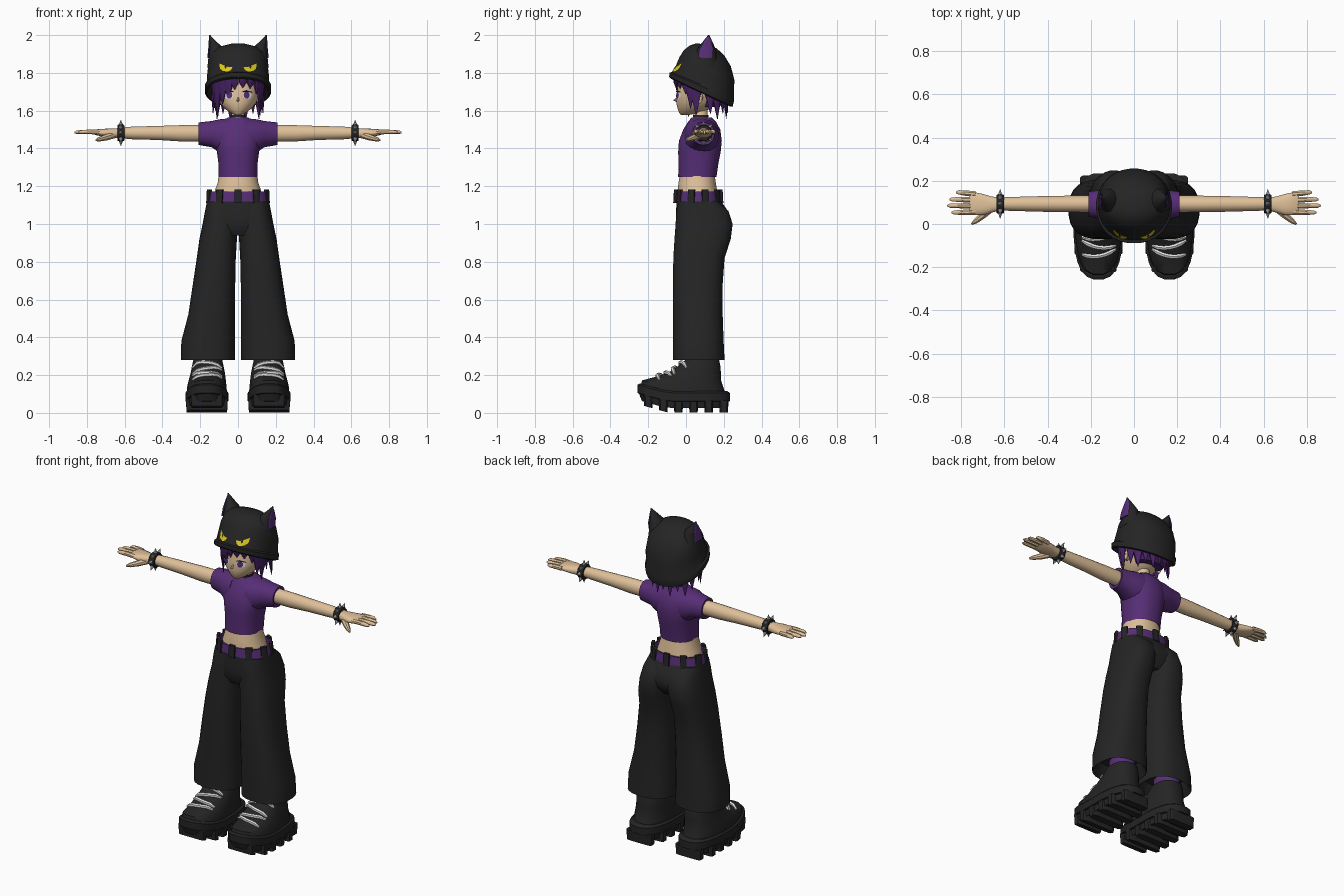
import bpy, bmesh, math
from mathutils import Vector as V
from mathutils.bvhtree import BVHTree

def mat(name, c):
    m = bpy.data.materials.new(name)
    m.diffuse_color = (*c, 1)
    return m

BLACK = mat("black cloth", (0.018, 0.018, 0.018))
SHIRT = mat("purple cloth", (0.095, 0.027, 0.18))
HAIR = mat("dark purple hair", (0.065, 0.016, 0.13))
SKIN = mat("skin", (0.74, 0.53, 0.32))
YELLOW = mat("yellow", (0.72, 0.58, 0.01))
WHITE = mat("white lace", (0.8, 0.8, 0.8))
METAL = mat("metal", (0.45, 0.45, 0.47))
IRIS = mat("iris", (0.09, 0.03, 0.2))

def finish(name, bm, m, mirror=False, angle=40):
    bmesh.ops.recalc_face_normals(bm, faces=bm.faces)
    me = bpy.data.meshes.new(name)
    bm.to_mesh(me)
    bm.free()
    me.materials.append(m)
    me.shade_smooth()
    me.set_sharp_from_angle(angle=math.radians(angle))
    ob = bpy.data.objects.new(name, me)
    bpy.context.collection.objects.link(ob)
    if mirror:
        ob.modifiers.new("mirror", 'MIRROR').use_bisect_axis[0] = False
    return ob

def add_loft(bm, secs, n=20, p=2.0):
    """Skin (centre, u, v) superellipse sections and cap both ends."""
    rows = []
    for c, u, v in secs:
        row = []
        for i in range(n):
            a = 2 * math.pi * (i + 0.5) / n
            ca, sa = math.cos(a), math.sin(a)
            row.append(bm.verts.new(V(c) + V(u) * math.copysign(abs(ca) ** (2 / p), ca)
                                    + V(v) * math.copysign(abs(sa) ** (2 / p), sa)))
        rows.append(row)
    for a, b in zip(rows, rows[1:]):
        for i in range(n):
            j = (i + 1) % n
            bm.faces.new((a[i], a[j], b[j], b[i]))
    bm.faces.new(rows[0])
    bm.faces.new(rows[-1])

def loft(name, secs, m, n=20, p=2.0, mirror=False, angle=40):
    bm = bmesh.new()
    add_loft(bm, secs, n, p)
    return finish(name, bm, m, mirror, angle)

def zsec(z, cx, rx, y0, y1, tilt=0):
    """Horizontal section from y0 to y1, optionally sloping along y."""
    r = (y1 - y0) / 2
    return ((cx, (y0 + y1) / 2, z), (rx, 0, 0), (0, r, tilt * r))

def xsec(x, y, z, ry, rz):
    return ((x, y, z), (0, ry, 0), (0, 0, rz))

def add_tube(bm, pts, radii, n=8):
    """Tapered round strip through points."""
    pts = [V(q) for q in pts]
    secs = []
    for i, q in enumerate(pts):
        d = (pts[min(i + 1, len(pts) - 1)] - pts[max(i - 1, 0)]).normalized()
        u = d.cross(V((0, 0, 1)) if abs(d.z) < 0.9 else V((1, 0, 0))).normalized()
        secs.append((q, u * radii[i], d.cross(u) * radii[i]))
    add_loft(bm, secs, n)

def tree(ob):
    me = ob.data
    return BVHTree.FromPolygons([v.co for v in me.vertices], [p.vertices for p in me.polygons])

def plate(name, outline, target, m, lift=0.004, mirror=False):
    """Thin patch laid on the front of a part."""
    t, bm = tree(target), bmesh.new()
    mid = (sum(x for x, z in outline) / len(outline), sum(z for x, z in outline) / len(outline))
    def hit(x, z):
        q = t.ray_cast(V((x, -1, z)), V((0, 1, 0)))[0]
        return bm.verts.new(q - V((0, lift, 0)))
    c, ring = hit(*mid), [hit(x, z) for x, z in outline]
    for a, b in zip(ring, ring[1:] + ring[:1]):
        bm.faces.new((c, a, b))
    return finish(name, bm, m, mirror)

def oval(cx, cz, rx, rz, n=10):
    return [(cx + rx * math.cos(i * 2 * math.pi / n), cz + rz * math.sin(i * 2 * math.pi / n)) for i in range(n)]

# ---- shoes
def toe_lift(ob):
    for v in ob.data.vertices:
        v.co.z += 0.28 * max(0, -0.1 - v.co.y)

upper = loft("shoe_upper", [zsec(0.09, .165, .108, -.245, .215), zsec(.135, .165, .106, -.235, .20),
             zsec(.17, .163, .10, -.17, .188), zsec(.21, .16, .092, -.10, .186), zsec(.245, .16, .085, -.045, .184),
             zsec(.285, .16, .076, 0, .175)], BLACK, 20, 2.4, True)
sole = loft("shoe_sole", [zsec(.025, .165, .10, -.235, .215), zsec(.06, .165, .105, -.25, .225),
            zsec(.062, .165, .115, -.258, .235), zsec(.105, .165, .115, -.258, .235),
            zsec(.115, .165, .105, -.245, .22)], BLACK, 24, 2.6, True, 30)
bm = bmesh.new()
for i in range(6):
    y = -.20 + i * .08
    w = .085 if i in (0, 5) else .112
    add_loft(bm, [zsec(.003, .165, w * .97, y - .022, y + .022), zsec(.065, .165, w, y - .026, y + .026)], 12, 6)
lugs = finish("sole_lugs", bm, BLACK, True, 30)
for ob in (upper, sole, lugs):
    toe_lift(ob)
t, bm = tree(upper), bmesh.new()
for k, y0 in enumerate((-.025, -.065, -.105, -.145)):
    pts = []
    for i in range(7):
        s = i / 3 - 1
        q = t.ray_cast(V((.163 + .078 * s, y0 + .012 * s * (-1) ** k + .02 * s * s, 1)), V((0, 0, -1)))[0]
        pts.append(q + V((0, -.004, .005)))
    add_tube(bm, pts, [.006] + [.011] * 5 + [.006], 6)
finish("shoe_laces", bm, WHITE, True)
loft("socks", [zsec(.27, .16, .07, .01, .165), zsec(.33, .16, .07, .01, .165)], SHIRT, 16, 2, True)

# ---- trousers
loft("trouser_leg", [zsec(.36, .16, .11, -.04, .17), zsec(.285, .16, .138, -.065, .20), zsec(.28, .16, .144, -.07, .205),
     zsec(.38, .158, .143, -.07, .20), zsec(.52, .14, .124, -.07, .195), zsec(.68, .127, .113, -.07, .195),
     zsec(.82, .115, .104, -.068, .205), zsec(.92, .105, .10, -.062, .238), zsec(1.0, .093, .095, -.056, .248),
     zsec(1.07, .085, .09, -.052, .225), zsec(1.12, .08, .085, -.04, .17)], BLACK, 24, 2.5, True)
loft("trouser_hips", [zsec(.94, 0, .10, -.03, .19), zsec(.98, 0, .17, -.052, .225), zsec(1.03, 0, .178, -.055, .235),
     zsec(1.08, 0, .17, -.053, .215), zsec(1.13, 0, .158, -.048, .18)], BLACK, 28, 2.5)
# belt and its loops
loft("belt", [zsec(1.12, 0, .165, -.056, .187), zsec(1.172, 0, .155, -.05, .18), zsec(1.172, 0, .145, -.04, .17),
     zsec(1.14, 0, .145, -.04, .17)], SHIRT, 28, 2.3)
bm = bmesh.new()
for i in range(10):
    a = math.radians(18 + 36 * i)
    c = V((.163 * math.cos(a), .065 + .12 * math.sin(a), 0))
    r = V((math.cos(a) * .12, math.sin(a) * .163, 0)).normalized()
    if abs(math.cos(a)) < .9:
        c += r * .004
    tan = V((-r.y, r.x, 0)) * .019
    add_loft(bm, [(c + V((0, 0, 1.112)), tan, r * .009), (c - r * .004 + V((0, 0, 1.183)), tan, r * .009)], 8, 6)
finish("belt_loops", bm, BLACK)

# ---- torso
loft("waist", [zsec(1.13, 0, .135, -.045, .17), zsec(1.18, 0, .122, -.045, .165), zsec(1.22, 0, .108, -.04, .158),
     zsec(1.28, 0, .10, -.03, .15)], SKIN, 24, 2.2)
loft("shirt_body", [zsec(1.27, 0, .09, -.02, .14), zsec(1.25, 0, .103, -.042, .162), zsec(1.32, 0, .104, -.04, .172),
     zsec(1.38, 0, .112, -.042, .184), zsec(1.44, 0, .122, -.038, .19), zsec(1.50, 0, .115, -.015, .182),
     zsec(1.54, 0, .09, .01, .16), zsec(1.565, 0, .052, .03, .135)], SHIRT, 28, 2.3)
loft("shirt_sleeve", [xsec(.05, .08, 1.465, .095, .095), xsec(.10, .083, 1.467, .09, .088),
     xsec(.14, .088, 1.476, .072, .07), xsec(.21, .093, 1.478, .058, .06), xsec(.208, .093, 1.478, .045, .045),
     xsec(.19, .093, 1.478, .04, .04)], SHIRT, 20, 2.2, True)

# ---- arms and hands
loft("arm", [xsec(.15, .093, 1.48, .04, .045), xsec(.30, .093, 1.48, .039, .044), xsec(.42, .093, 1.482, .037, .038),
     xsec(.56, .093, 1.482, .033, .034), xsec(.64, .093, 1.482, .03, .027)], SKIN, 16, 2, True)
loft("palm", [xsec(.62, .093, 1.482, .03, .026), xsec(.66, .09, 1.48, .038, .026), xsec(.70, .09, 1.482, .05, .023),
     xsec(.755, .096, 1.486, .055, .015), xsec(.765, .096, 1.486, .048, .009)], SKIN, 16, 2.4, True)
bm = bmesh.new()
for y0, y1, x1 in ((.139, .147, .825), (.111, .114, .855), (.083, .085, .865), (.056, .053, .845)):
    add_tube(bm, [(.735, y0, 1.486), (.78, (y0 + y1) / 2, 1.488), (x1 - .012, y1, 1.486), (x1, y1, 1.484)],
             [.014, .0135, .0105, .004])
add_tube(bm, [(.66, .075, 1.472), (.70, .04, 1.458), (.735, .012, 1.448), (.752, 0, 1.443)], [.02, .017, .012, .005])
finish("fingers", bm, SKIN, True)
# spiked wristbands
loft("wristband", [xsec(.602, .093, 1.482, .041, .041), xsec(.606, .093, 1.482, .044, .044),
     xsec(.634, .093, 1.482, .044, .044), xsec(.638, .093, 1.482, .041, .041)], BLACK, 20, 2, True)
bm = bmesh.new()
for i in range(8):
    a = math.pi / 4 * i
    d = V((0, math.cos(a), math.sin(a)))
    c = V((.62, .093, 1.482))
    add_tube(bm, [c + d * .041, c + d * .068], [.012, .001], 6)
finish("wrist_spikes", bm, METAL, True)

# ---- head
loft("neck", [zsec(1.53, 0, .05, .03, .13), zsec(1.57, 0, .036, .04, .115), zsec(1.64, 0, .036, .035, .115)], SKIN, 16)
loft("choker", [zsec(1.566, 0, .04, .036, .119), zsec(1.576, 0, .04, .036, .119)], BLACK, 16)
head = loft("head", [zsec(1.578, 0, .018, -.028, .02), zsec(1.588, 0, .04, -.036, .07), zsec(1.61, 0, .07, -.045, .13),
            zsec(1.64, 0, .096, -.052, .165), zsec(1.68, 0, .112, -.05, .185), zsec(1.73, 0, .118, -.045, .195),
            zsec(1.80, 0, .11, -.03, .19)], SKIN, 24, 2.1)
bm = bmesh.new()
add_tube(bm, [(0, -.045, 1.672), (0, -.061, 1.655), (0, -.045, 1.647)], [.003, .008, .003], 6)
finish("nose", bm, SKIN)
loft("ear", [xsec(.10, .065, 1.665, .015, .024), xsec(.122, .07, 1.668, .02, .03), xsec(.128, .072, 1.668, .012, .02)],
     SKIN, 12, 2, True)
plate("eye_white", oval(.048, 1.683, .024, .021), head, WHITE, .004, True)
plate("eye_iris", oval(.046, 1.683, .016, .019), head, IRIS, .007, True)
plate("eye_lash", [(.02, 1.70), (.045, 1.709), (.074, 1.70), (.076, 1.694), (.048, 1.70)], head, BLACK, .008, True)

# ---- hair: cap at the back plus pointed locks
loft("hair_cap", [zsec(1.62, 0, .085, .08, .18), zsec(1.66, 0, .116, .085, .202), zsec(1.73, 0, .128, .06, .21),
     zsec(1.80, 0, .12, 0, .20)], HAIR, 20)
bm = bmesh.new()
def lock(deg, tip, w, flare):
    a = math.radians(deg)
    d, tan = V((math.sin(a), -math.cos(a), 0)), V((math.cos(a), math.sin(a), 0))
    def at(k, z):
        return V((d.x * .13 * k, .075 + d.y * .132 * k, z))
    for_z = (1.775, .55 * 1.775 + .45 * tip, tip)
    add_loft(bm, [(at(k, z), tan * w * s, d * .013 * s)
                  for k, z, s in zip((1, 1 + flare * .5, 1 + flare), for_z, (1, 1, .06))], 8)
for deg, tip, w in ((-78, 1.60, .03), (-60, 1.57, .034), (-42, 1.635, .032), (-25, 1.665, .026), (-8, 1.71, .022),
                    (12, 1.72, .022), (32, 1.715, .022), (52, 1.685, .022), (66, 1.61, .024), (80, 1.575, .028)):
    lock(deg, tip, w, -.06)
for i in range(9):
    lock(112 + 17 * i, (1.585, 1.555)[i % 2], .03, .10)
finish("hair_locks", bm, HAIR)

# ---- cat hat
hat = loft("hat", [zsec(1.74, 0, .13, -.05, .20, -.44), zsec(1.695, 0, .165, -.08, .235, -.47),
           zsec(1.70, 0, .175, -.09, .248, -.47), zsec(1.728, 0, .176, -.089, .256, -.43),
           zsec(1.735, 0, .167, -.076, .254, -.42), zsec(1.80, 0, .163, -.055, .257, -.24),
           zsec(1.86, 0, .155, -.035, .238, -.18), zsec(1.905, 0, .138, -.012, .205, -.14),
           zsec(1.937, 0, .10, .02, .165, -.12), zsec(1.953, 0, .04, .055, .12, -.1)], BLACK, 28, 2.15)
loft("hat_ear", [((.112, .10, 1.85), (.052, 0, -.025), (0, .072, 0)), ((.118, .108, 1.925), (.037, 0, -.012), (0, .05, 0)),
     ((.138, .116, 1.975), (.014, 0, 0), (0, .02, 0)), ((.15, .12, 2.0), (.003, 0, 0), (0, .003, 0))],
     BLACK, 12, 2, True)
# coloured inner ears on the outward sides
loft("hat_inner_ear", [((.157, .10, 1.88), (.006, 0, 0), (0, .036, 0)), ((.153, .108, 1.925), (.005, 0, 0), (0, .037, 0)),
     ((.151, .116, 1.972), (.004, 0, 0), (0, .017, 0)), ((.151, .12, 1.992), (.002, 0, 0), (0, .003, 0))],
     SHIRT, 10, 2, True)
plate("hat_eye", [(.03, 1.83), (.055, 1.832), (.075, 1.84), (.098, 1.85), (.096, 1.823), (.08, 1.81), (.055, 1.807),
      (.038, 1.815)], hat, YELLOW, .005, True)
plate("hat_pupil", oval(.066, 1.832, .005, .011, 8), hat, BLACK, .009, True)
